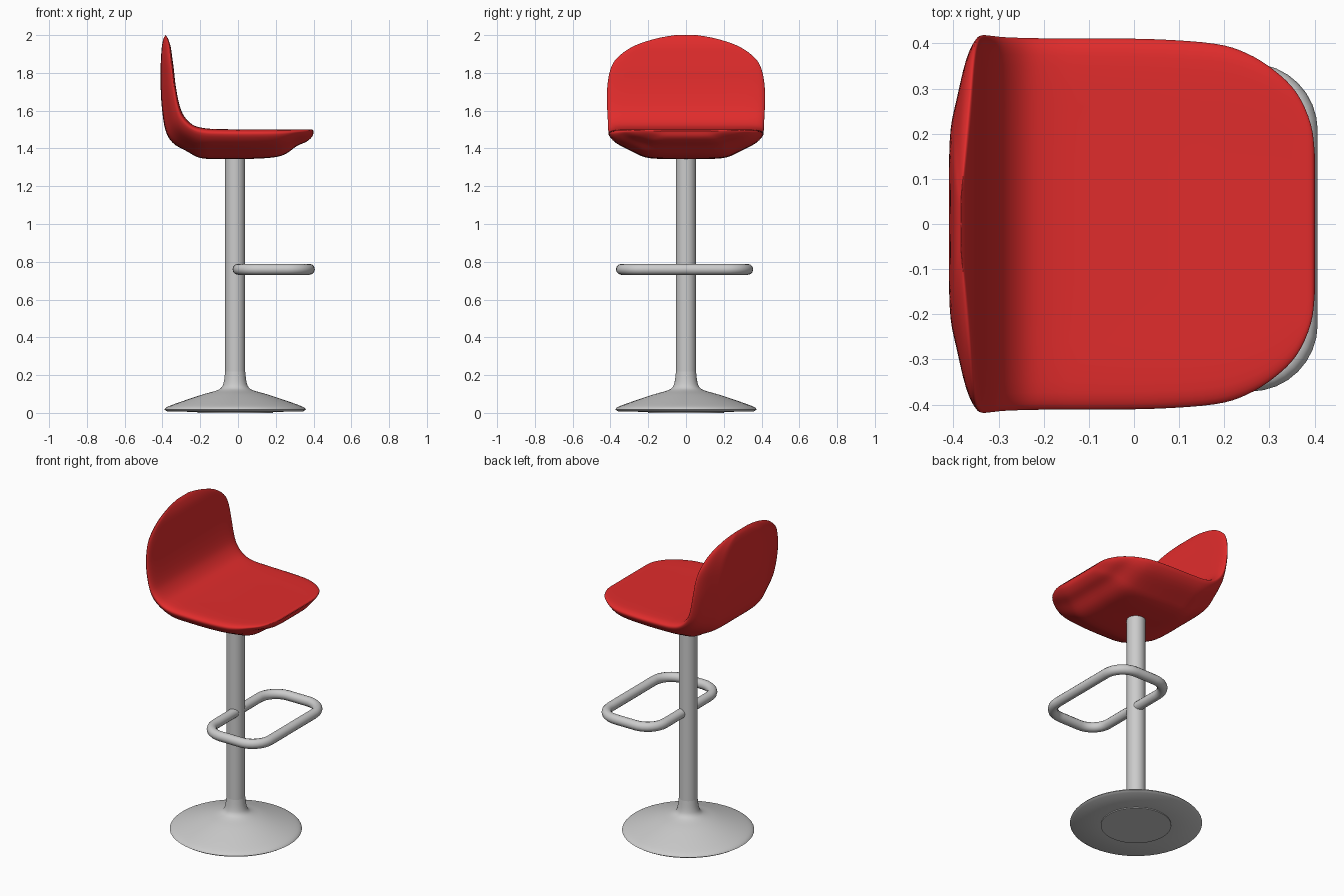
import bpy
from math import sin, cos, pi, radians

if "Cube" in bpy.data.objects:
    bpy.data.objects.remove(bpy.data.objects["Cube"])


def make_mesh(name, verts, faces, angle=50):
    me = bpy.data.meshes.new(name)
    me.from_pydata(verts, [], faces)
    me.validate()
    ob = bpy.data.objects.new(name, me)
    bpy.context.collection.objects.link(ob)
    bpy.ops.object.select_all(action='DESELECT')
    bpy.context.view_layer.objects.active = ob
    ob.select_set(True)
    bpy.ops.object.mode_set(mode='EDIT')
    bpy.ops.mesh.select_all(action='SELECT')
    bpy.ops.mesh.remove_doubles(threshold=0.0002)
    bpy.ops.mesh.normals_make_consistent(inside=False)
    bpy.ops.object.mode_set(mode='OBJECT')
    bpy.ops.object.shade_smooth_by_angle(angle=radians(angle))
    return ob


def smooth_path(pts, n):
    """Catmull-Rom interpolation through tuples of any length."""
    out = []
    for i in range(len(pts) - 1):
        p = [pts[max(0, min(len(pts) - 1, i + k))] for k in (-1, 0, 1, 2)]
        for s in range(n):
            t = s / n
            out.append(tuple(
                0.5 * (2 * b + (c - a) * t + (2 * a - 5 * b + 4 * c - d) * t * t
                       + (3 * b - a - 3 * c + d) * t ** 3)
                for a, b, c, d in zip(*p)))
    return out + [pts[-1]]


def loft(rings, closed_rows=False):
    """Join rings of equal length into quads."""
    n = len(rings[0])
    verts = [v for r in rings for v in r]
    faces = [(i * n + j, i * n + (j + 1) % n, (i + 1) * n + (j + 1) % n, (i + 1) * n + j)
             for i in range(len(rings) - 1) for j in range(n)]
    return verts, faces


def lathe(name, profile, cx, n=48):
    rings = [[(cx + r * cos(2 * pi * j / n), r * sin(2 * pi * j / n), z) for j in range(n)]
             for r, z in profile]
    return make_mesh(name, *loft(rings))


# Trumpet base and column
CX = -0.015
flare = smooth_path([(0.375, 0.018), (0.355, 0.034), (0.27, 0.065), (0.17, 0.098),
                     (0.1, 0.118), (0.072, 0.135), (0.06, 0.165), (0.053, 0.22)], 4)
lathe("base", [(0, 0), (0.2, 0), (0.2, 0.005), (0.36, 0.008)] + flare + [(0, 0.22)], CX)
lathe("column", [(0, 0.2), (0.053, 0.2), (0.053, 1.37), (0, 1.37)], CX)

# Footrest: rounded loop of tube passing through the column
curve = bpy.data.curves.new("footrest", 'CURVE')
curve.dimensions = '3D'
curve.bevel_depth = 0.029
curve.bevel_resolution = 4
x0, x1, y0, y1, r = 0.0, 0.378, -0.342, 0.327, 0.12
path = []
for k, (cx, cy) in enumerate([(x1 - r, y1 - r), (x0 + r, y1 - r), (x0 + r, y0 + r), (x1 - r, y0 + r)]):
    for s in range(9):
        a = (k + s / 8) * pi / 2
        path.append((cx + r * cos(a), cy + r * sin(a), 0.76, 1))
spline = curve.splines.new('POLY')
spline.points.add(len(path) - 1)
for p, co in zip(spline.points, path):
    p.co = co
spline.use_cyclic_u = True
foot = bpy.data.objects.new("footrest", curve)
bpy.context.collection.objects.link(foot)
bpy.ops.object.select_all(action='DESELECT')
bpy.context.view_layer.objects.active = foot
foot.select_set(True)
bpy.ops.object.convert(target='MESH')
bpy.ops.object.shade_smooth_by_angle(angle=radians(50))

# Seat shell: stations (top x, top z, under x, under z, half width), front lip to crest
stations = [
    (0.401, 1.492, 0.401, 1.490, 0.15),
    (0.392, 1.500, 0.392, 1.462, 0.22),
    (0.360, 1.500, 0.362, 1.436, 0.29),
    (0.310, 1.500, 0.310, 1.412, 0.34),
    (0.250, 1.500, 0.250, 1.370, 0.377),
    (0.180, 1.500, 0.180, 1.352, 0.398),
    (0.050, 1.500, 0.050, 1.345, 0.408),
    (-0.10, 1.502, -0.10, 1.345, 0.410),
    (-0.18, 1.507, -0.20, 1.350, 0.410),
    (-0.24, 1.525, -0.27, 1.385, 0.411),
    (-0.285, 1.57, -0.345, 1.43, 0.413),
    (-0.31, 1.63, -0.385, 1.50, 0.416),
    (-0.33, 1.73, -0.405, 1.64, 0.416),
    (-0.34, 1.82, -0.41, 1.78, 0.400),
    (-0.348, 1.88, -0.408, 1.87, 0.364),
    (-0.357, 1.94, -0.403, 1.938, 0.28),
    (-0.370, 1.98, -0.395, 1.98, 0.165),
    (-0.383, 2.0, -0.383, 2.0, 0.06)]
# Half cross-section: (fraction of half width, fraction of depth)
half = smooth_path([(0, 0), (0.5, 0), (0.85, 0), (0.97, 0.05), (1, 0.18), (0.9, 0.47),
                    (0.68, 0.77), (0.52, 0.95), (0.3, 1), (0, 1)], 3)
section = half + [(-y, d) for y, d in half[-2:0:-1]]
rings = [[(tx + (bx - tx) * d, w * y, tz + (bz - tz) * d) for y, d in section]
         for tx, tz, bx, bz, w in smooth_path(stations, 4)]
seat = make_mesh("seat", *loft(rings), angle=80)

red = bpy.data.materials.new("red_seat")
red.diffuse_color = (0.75, 0.025, 0.025, 1)
red.use_nodes = True
red.node_tree.nodes["Principled BSDF"].inputs["Base Color"].default_value = red.diffuse_color
seat.data.materials.append(red)
